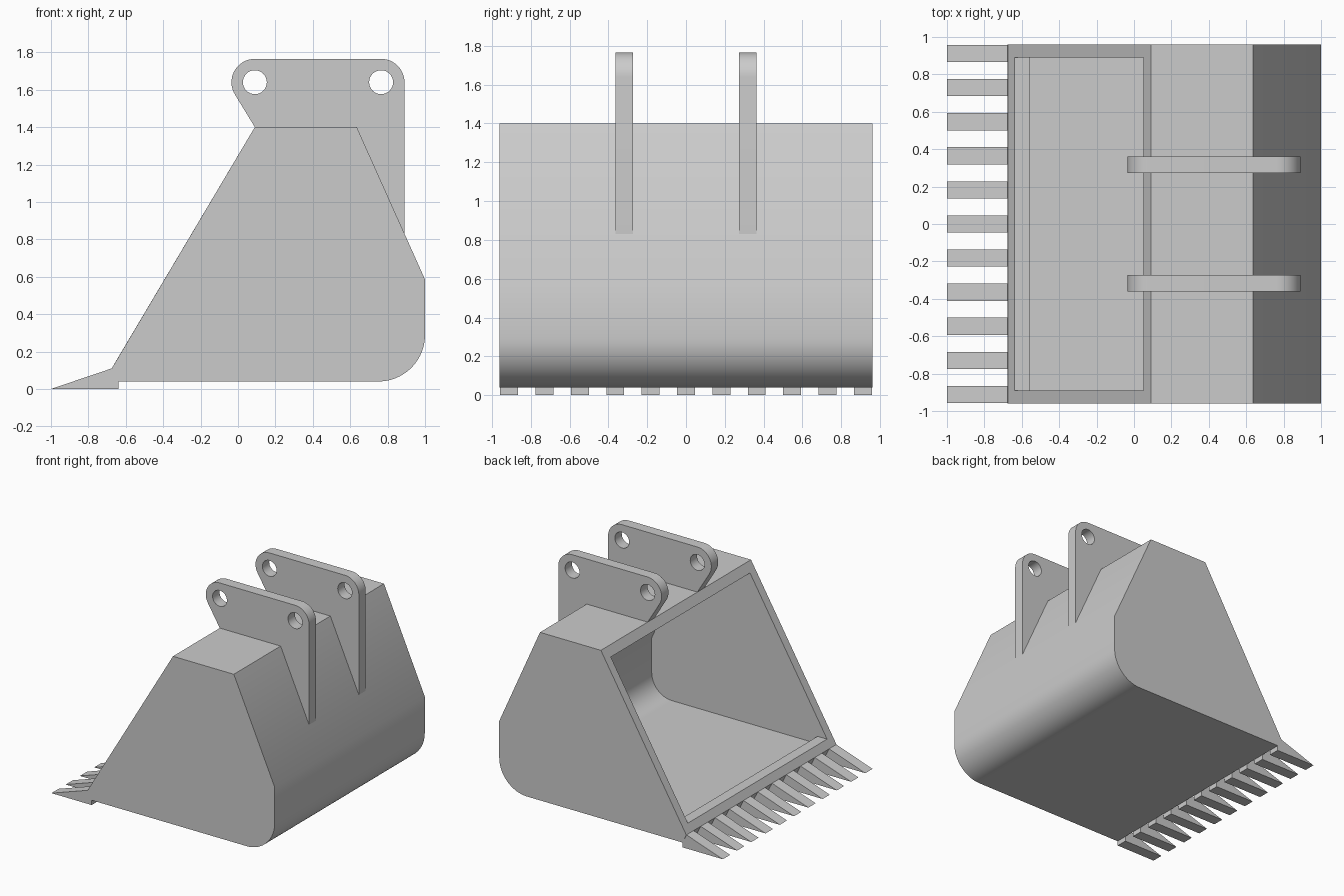
import bpy, bmesh
from math import sin, cos, radians, acos, degrees

if "Cube" in bpy.data.objects:
    bpy.data.objects.remove(bpy.data.objects["Cube"])


def arc(cx, cz, r, a0, a1, n):
    return [(cx + r * cos(radians(a0 + (a1 - a0) * i / n)),
             cz + r * sin(radians(a0 + (a1 - a0) * i / n))) for i in range(n + 1)]


def prism(bm, pts, y0, y1, open_end=False):
    """Extrude an xz profile along y; open_end leaves the last-to-first side open."""
    a = [bm.verts.new((x, y0, z)) for x, z in pts]
    b = [bm.verts.new((x, y1, z)) for x, z in pts]
    bm.faces.new(a)
    bm.faces.new(b[::-1])
    n = len(pts)
    for i in range(n - 1 if open_end else n):
        j = (i + 1) % n
        bm.faces.new((a[i], b[i], b[j], a[j]))
    return [a[-1], a[0], b[0], b[-1]]


def smooth(ob):
    bpy.ops.object.select_all(action='DESELECT')
    bpy.context.view_layer.objects.active = ob
    ob.select_set(True)
    bpy.ops.object.shade_smooth_by_angle(angle=radians(25))


def finish(bm, name):
    bmesh.ops.recalc_face_normals(bm, faces=bm.faces)
    me = bpy.data.meshes.new(name)
    bm.to_mesh(me)
    bm.free()
    ob = bpy.data.objects.new(name, me)
    bpy.context.collection.objects.link(ob)
    return ob


# Bucket shell: outer skin, inner cavity with raised lip, and mouth rim between them
outer = [(-0.675, 0.11), (-0.64, 0.04)] + arc(0.75, 0.29, 0.25, -90, 0, 20) \
    + [(1.0, 0.585), (0.635, 1.40), (0.09, 1.40)]
inner = [(-0.64, 0.17), (-0.555, 0.17), (-0.555, 0.11)] \
    + arc(0.75, 0.29, 0.18, -90, 0, 20) + [(0.93, 0.57), (0.59, 1.33), (0.05, 1.33)]
bm = bmesh.new()
rim_out = prism(bm, outer, -0.96, 0.96, True)
rim_in = prism(bm, inner, -0.89, 0.89, True)
for i in range(4):
    j = (i + 1) % 4
    bm.faces.new((rim_out[i], rim_out[j], rim_in[j], rim_in[i]))
smooth(finish(bm, "bucket_shell"))

# Row of wedge teeth along the cutting edge
for i in range(11):
    y = (i - 5) * 0.1823
    bm = bmesh.new()
    prism(bm, [(-1, 0), (-0.64, 0), (-0.64, 0.04), (-0.675, 0.11)], y - 0.046, y + 0.046)
    finish(bm, f"tooth_{i + 1}")


# Mounting ears: flat plates with two pin holes
def add_spline(cu, pts):
    sp = cu.splines.new('POLY')
    sp.points.add(len(pts) - 1)
    for p, (x, z) in zip(sp.points, pts):
        p.co = (x, z, 0, 1)
    sp.use_cyclic_u = True


tangent = 270 - degrees(acos(0.125 / 0.24))
ear = [(0.09, 1.40), (0.635, 1.40), (0.89, 0.83)] + arc(0.765, 1.64, 0.125, 0, 90, 12) \
    + arc(0.09, 1.64, 0.125, 90, tangent, 16)
for side, y in (("front", -0.318), ("back", 0.318)):
    cu = bpy.data.curves.new(f"{side}_mounting_ear", 'CURVE')
    cu.dimensions = '2D'
    cu.fill_mode = 'BOTH'
    cu.extrude = 0.044
    add_spline(cu, ear)
    for hx in (0.09, 0.765):
        add_spline(cu, arc(hx, 1.64, 0.064, 0, 360, 32)[:-1])
    ob = bpy.data.objects.new(f"{side}_mounting_ear", cu)
    ob.location.y = y
    ob.rotation_euler.x = radians(90)
    bpy.context.collection.objects.link(ob)
    bpy.ops.object.select_all(action='DESELECT')
    bpy.context.view_layer.objects.active = ob
    ob.select_set(True)
    bpy.ops.object.convert(target='MESH')
    smooth(bpy.context.view_layer.objects.active)
